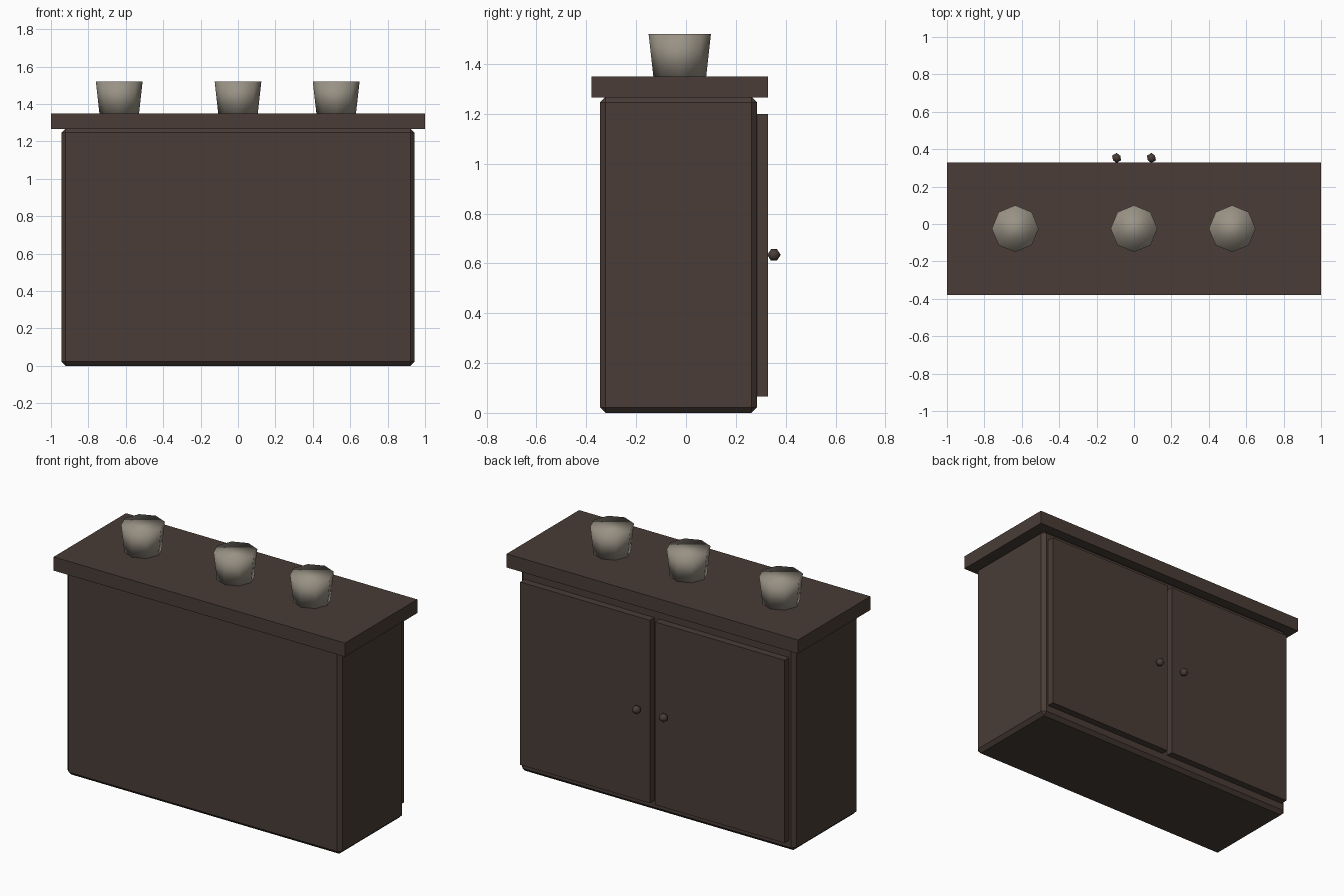
import bpy
import math

if "Cube" in bpy.data.objects:
    bpy.data.objects.remove(bpy.data.objects["Cube"], do_unlink=True)


def make_material(name, rgb):
    mat = bpy.data.materials.new(name)
    mat.use_nodes = True
    colour = (*rgb, 1.0)
    mat.diffuse_color = colour
    mat.node_tree.nodes["Principled BSDF"].inputs["Base Color"].default_value = colour
    return mat


dark_wood = make_material("dark_wood", (0.067, 0.046, 0.037))
stone_grey = make_material("stone_grey", (0.32, 0.29, 0.235))


def finish(name, mat):
    obj = bpy.context.object
    obj.name = name
    obj.data.materials.append(mat)
    return obj


def box(name, low, high, mat, chamfer=0.0):
    """Box between two opposite corners, with optional chamfered edges."""
    centre = [(a + b) / 2 for a, b in zip(low, high)]
    bpy.ops.mesh.primitive_cube_add(size=1, location=centre)
    obj = finish(name, mat)
    obj.scale = [b - a for a, b in zip(low, high)]
    bpy.ops.object.transform_apply(location=False, rotation=False, scale=True)
    if chamfer:
        bevel = obj.modifiers.new("chamfer", "BEVEL")
        bevel.width = chamfer
        bevel.segments = 1
    return obj


# Cabinet body and overhanging worktop
box("cabinet_body", (-0.943, -0.345, 0), (0.943, 0.285, 1.268), dark_wood, 0.022)
box("worktop", (-1, -0.38, 1.265), (1, 0.33, 1.35), dark_wood)

# Pair of doors with round knobs on the back
for side, label in ((-1, "right"), (1, "left")):
    x_a, x_b = sorted((side * 0.017, side * 0.908))
    box(label + "_door", (x_a, 0.28, 0.065), (x_b, 0.33, 1.2), dark_wood)
    bpy.ops.mesh.primitive_ico_sphere_add(
        subdivisions=1, radius=0.027,
        location=(side * 0.093, 0.353, 0.634), rotation=(math.pi / 2, 0, 0))
    finish(label + "_knob", dark_wood)
    bpy.ops.object.shade_smooth()

# Three tapered eight-sided cups standing on the worktop
for number, x in enumerate((-0.635, 0, 0.525), 1):
    bpy.ops.mesh.primitive_cone_add(
        vertices=8, radius1=0.106, radius2=0.125, depth=0.17,
        location=(x, -0.025, 1.435))
    finish("cup_%d" % number, stone_grey)
    bpy.ops.object.shade_smooth()
